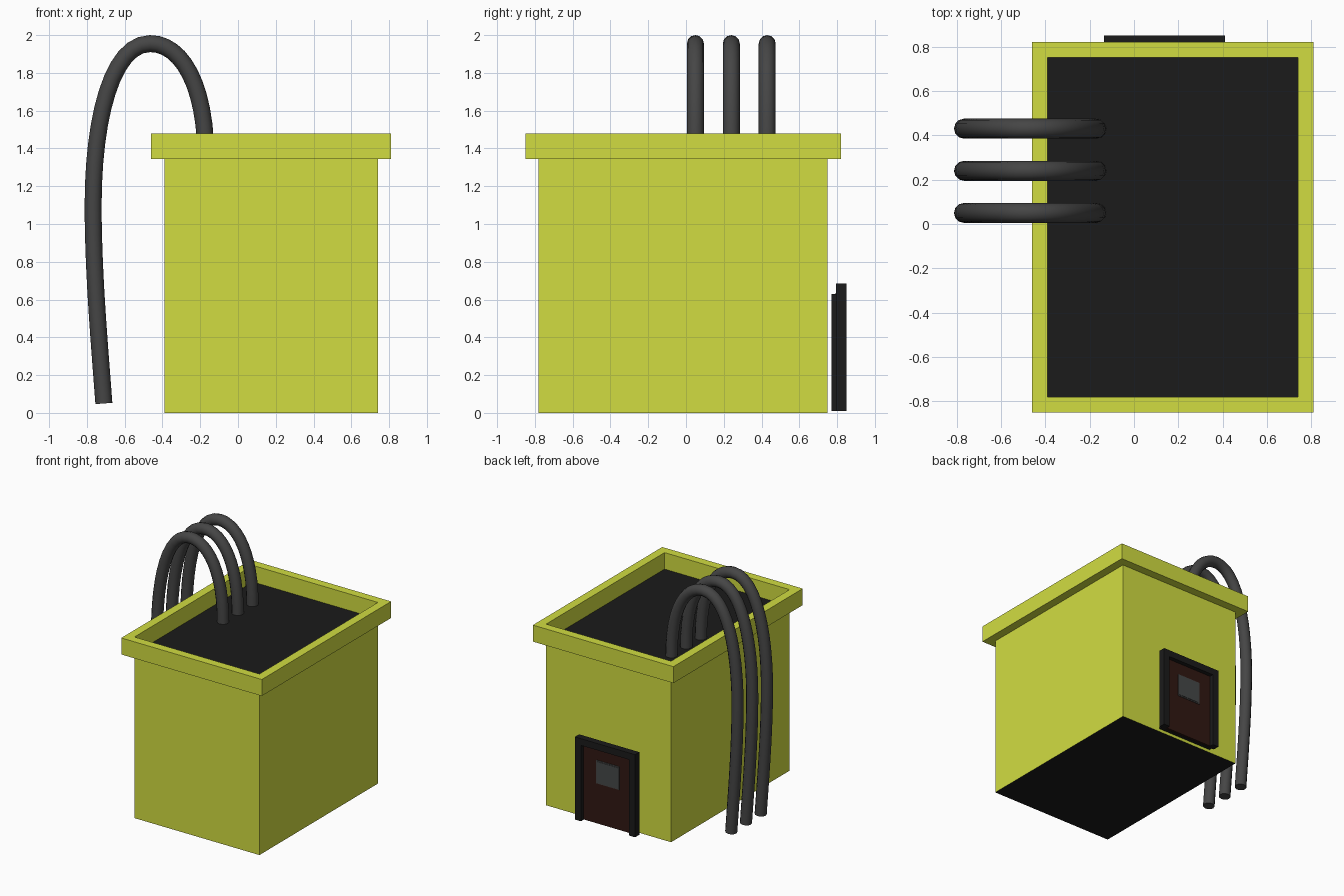
import bpy, bmesh
from mathutils import Vector

if "Cube" in bpy.data.objects:
    bpy.data.objects.remove(bpy.data.objects["Cube"])


def material(name, rgb):
    m = bpy.data.materials.new(name)
    m.diffuse_color = (*rgb, 1)
    m.use_nodes = True
    m.node_tree.nodes["Principled BSDF"].inputs["Base Color"].default_value = m.diffuse_color
    return m


yellow = material("yellow", (0.64, 0.72, 0.053))
black = material("black", (0.011, 0.011, 0.011))
rubber = material("rubber", (0.06, 0.06, 0.06))
brown = material("brown", (0.03, 0.009, 0.006))
glass = material("glass", (0.06, 0.065, 0.065))


def box(name, lo, hi, mat):
    bm = bmesh.new()
    bmesh.ops.create_cube(bm, size=1)
    lo, hi = Vector(lo), Vector(hi)
    for v in bm.verts:
        v.co = (lo + hi) / 2 + v.co * (hi - lo)
    me = bpy.data.meshes.new(name)
    bm.to_mesh(me)
    bm.free()
    ob = bpy.data.objects.new(name, me)
    bpy.context.collection.objects.link(ob)
    me.materials.append(mat)
    return ob


# building body: yellow walls, black roof and underside
X0, X1, Y0, Y1, ROOF = -0.39, 0.74, -0.78, 0.75, 1.345
body = box("building_body", (X0, Y0, 0), (X1, Y1, ROOF), yellow)
body.data.materials.append(black)
for p in body.data.polygons:
    if abs(p.normal.z) > 0.5:
        p.material_index = 1

# parapet: rectangular ring overhanging the walls
O, TOP = 0.07, 1.48
bm = bmesh.new()
corners = [(X0, Y0, -1, -1), (X1, Y0, 1, -1), (X1, Y1, 1, 1), (X0, Y1, -1, 1)]
rings = []
for x, y, sx, sy in corners:
    rings.append([bm.verts.new((x + sx * o, y + sy * o, z))
                  for o, z in ((0, ROOF), (O, ROOF), (O, TOP), (0, TOP))])
for i in range(4):
    a, b = rings[i], rings[(i + 1) % 4]
    for k in range(4):
        n = (k + 1) % 4
        bm.faces.new((a[k], b[k], b[n], a[n]))
bmesh.ops.recalc_face_normals(bm, faces=bm.faces)
me = bpy.data.meshes.new("parapet")
bm.to_mesh(me)
bm.free()
me.materials.append(yellow)
bpy.context.collection.objects.link(bpy.data.objects.new("parapet", me))

# door on the back wall
DX0, DX1, W = -0.135, 0.41, 0.055
box("door_backing", (DX0 + 0.02, 0.77, 0.01), (DX1 - 0.02, 0.797, 0.63), black)
box("door_panel", (DX0 + W, 0.79, 0.012), (DX1 - W, 0.815, 0.632), brown)
box("door_post_left", (DX0, 0.795, 0.01), (DX0 + W, 0.85, 0.63), black)
box("door_post_right", (DX1 - W, 0.795, 0.01), (DX1, 0.85, 0.63), black)
box("door_lintel", (DX0, 0.795, 0.63), (DX1, 0.85, 0.685), black)
box("door_window_frame", (0.03, 0.81, 0.34), (0.24, 0.819, 0.53), rubber)
box("door_window", (0.04, 0.81, 0.35), (0.23, 0.822, 0.52), glass)

# three bent pipes from the roof over the side: (point, handle in, handle out) in x, z
PATH = [((-0.17, 1.345), (-0.17, 1.2), (-0.17, 1.74)),
        ((-0.465, 1.955), (-0.30, 1.955), (-0.67, 1.955)),
        ((-0.767, 1.1), (-0.767, 1.55), (-0.767, 0.75)),
        ((-0.71, 0.05), (-0.735, 0.38), (-0.69, -0.1))]
for n, y in enumerate((0.05, 0.24, 0.43), 1):
    cu = bpy.data.curves.new(f"pipe_{n}", "CURVE")
    cu.dimensions = "3D"
    cu.bevel_depth = 0.045
    cu.bevel_resolution = 4
    cu.resolution_u = 12
    cu.use_fill_caps = True
    sp = cu.splines.new("BEZIER")
    sp.bezier_points.add(len(PATH) - 1)
    for bp, pts in zip(sp.bezier_points, PATH):
        bp.handle_left_type = bp.handle_right_type = "FREE"
        bp.co, bp.handle_left, bp.handle_right = [(x, y, z) for x, z in pts]
    cu.materials.append(rubber)
    bpy.context.collection.objects.link(bpy.data.objects.new(f"pipe_{n}", cu))
